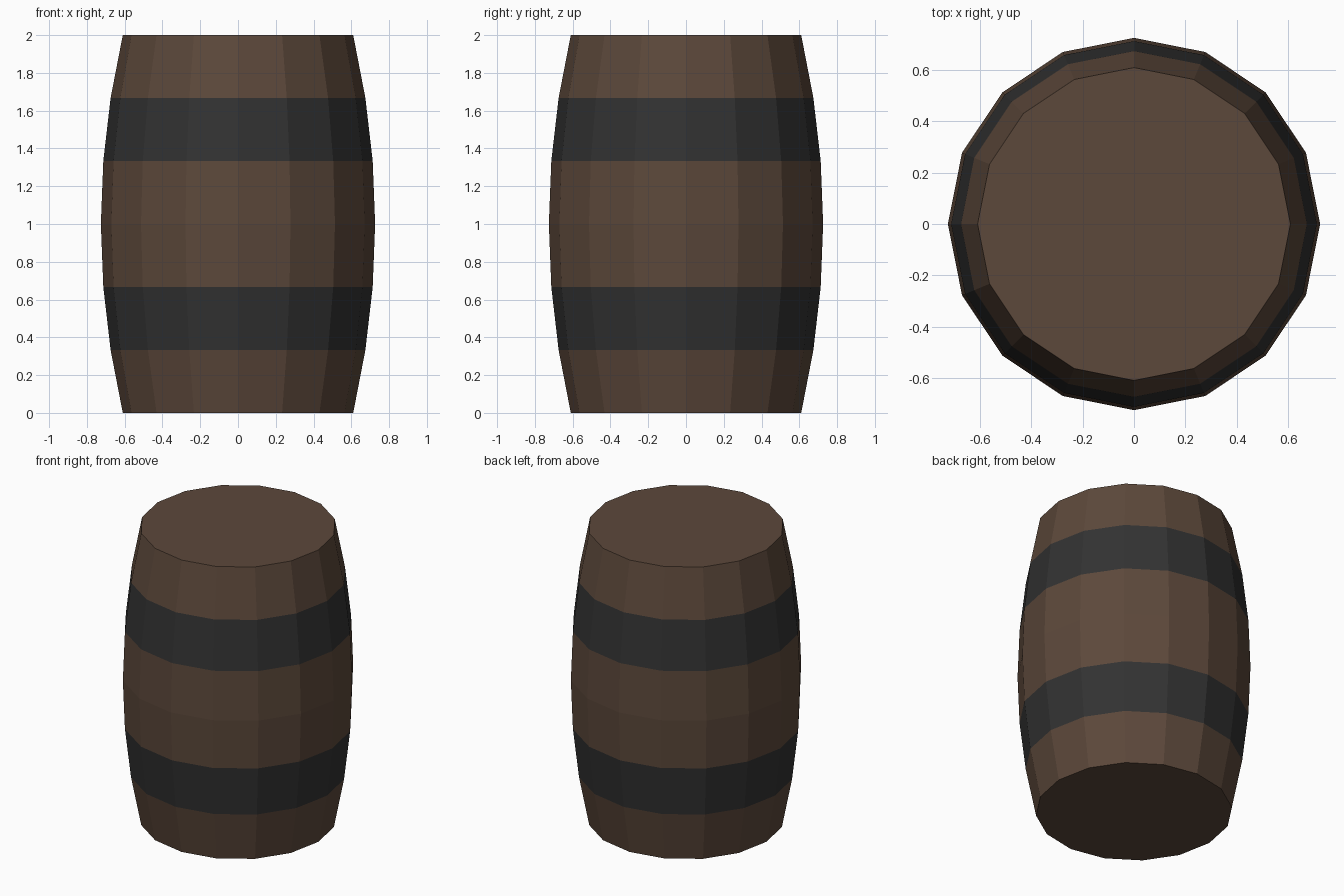
import bpy, bmesh, math

if "Cube" in bpy.data.objects:
    bpy.data.objects.remove(bpy.data.objects["Cube"])

SIDES, RINGS = 16, 6


def material(name, color):
    m = bpy.data.materials.new(name)
    m.diffuse_color = (*color, 1)
    m.use_nodes = True
    m.node_tree.nodes["Principled BSDF"].inputs["Base Color"].default_value = m.diffuse_color
    return m


bm = bmesh.new()

# Stacked rings following a bulging parabola
rings = []
for i in range(RINGS + 1):
    z = 2 * i / RINGS
    r = 0.726 - 0.116 * (z - 1) ** 2
    rings.append([bm.verts.new((r * math.cos(a), r * math.sin(a), z))
                  for a in (2 * math.pi * k / SIDES for k in range(SIDES))])

# Staves, with the second and fifth rows as iron hoops
for i in range(RINGS):
    for k in range(SIDES):
        n = (k + 1) % SIDES
        f = bm.faces.new((rings[i][k], rings[i][n], rings[i + 1][n], rings[i + 1][k]))
        f.material_index = 1 if i in (1, 4) else 0

# Flat lids
bm.faces.new(rings[-1])
bm.faces.new(rings[0][::-1])

mesh = bpy.data.meshes.new("barrel")
bm.to_mesh(mesh)
bm.free()
mesh.materials.append(material("dark wood", (0.107, 0.065, 0.043)))
mesh.materials.append(material("dark iron", (0.032, 0.032, 0.032)))
bpy.context.collection.objects.link(bpy.data.objects.new("barrel", mesh))
